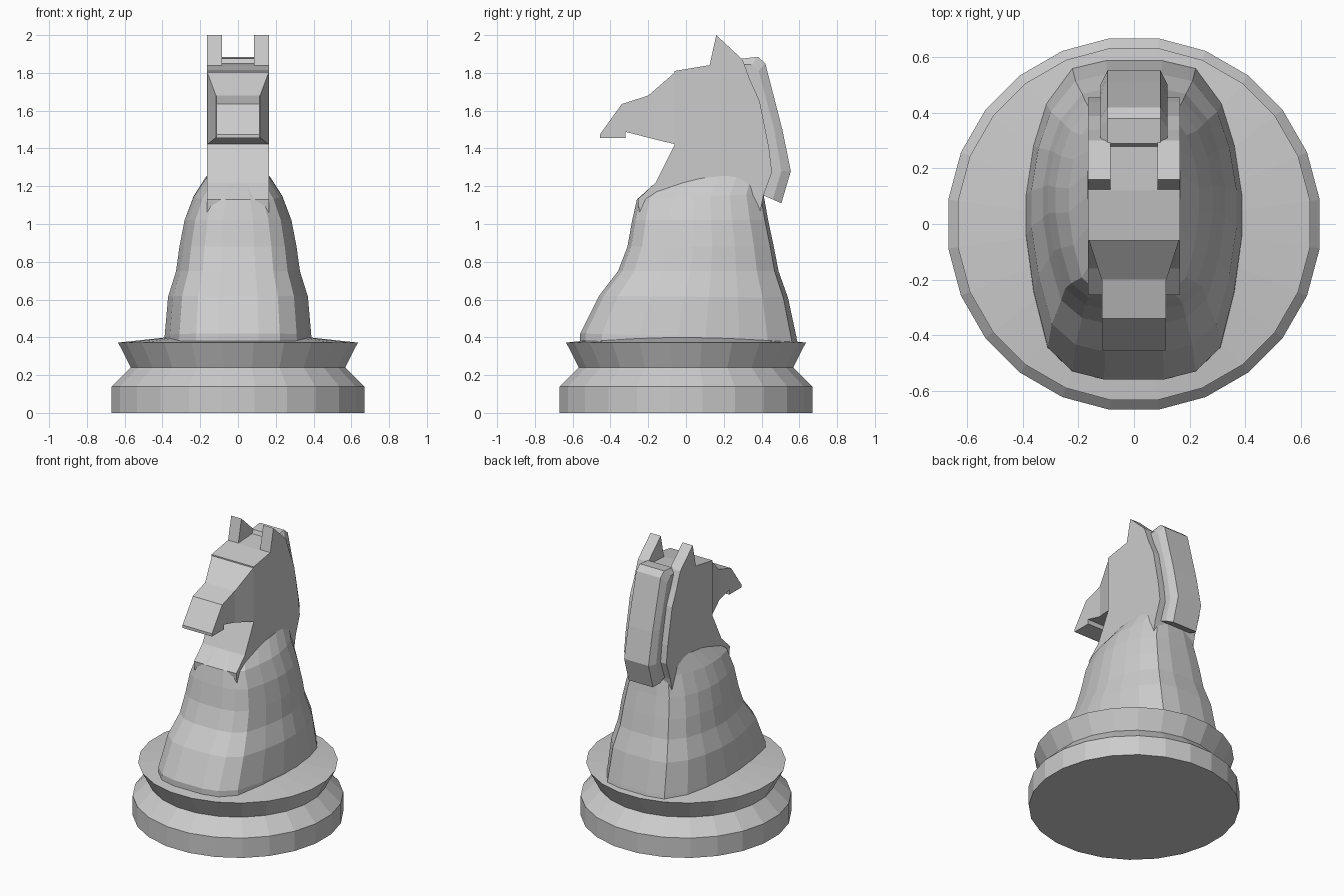
import bpy, bmesh
from math import cos, sin, pi

if "Cube" in bpy.data.objects:
    bpy.data.objects.remove(bpy.data.objects["Cube"])


def loft(name, rings):
    """Skin a list of closed rings (equal point counts) and cap both ends."""
    bm = bmesh.new()
    vs = [[bm.verts.new(p) for p in r] for r in rings]
    n = len(rings[0])
    for a, b in zip(vs, vs[1:]):
        for i in range(n):
            j = (i + 1) % n
            bm.faces.new((a[i], a[j], b[j], b[i]))
    bm.faces.new(vs[0])
    bm.faces.new(vs[-1])
    bmesh.ops.recalc_face_normals(bm, faces=bm.faces)
    me = bpy.data.meshes.new(name)
    bm.to_mesh(me)
    bm.free()
    ob = bpy.data.objects.new(name, me)
    bpy.context.collection.objects.link(ob)
    return ob


def plate(name, pts, w, centre=0):
    """Side profile (y, z[, half width]) extruded across x."""
    def half(p):
        return p[2] if len(p) > 2 else w
    return loft(name, [[(centre + s * half(p), p[0], p[1]) for p in pts] for s in (-1, 1)])


# Turned round base, 24 sides
SIDES = 24
base_profile = [(.675, 0), (.675, .14), (.572, .24), (.64, .372), (.38, .40)]
loft("base", [[(r * cos((i + .5) * 2 * pi / SIDES), r * sin((i + .5) * 2 * pi / SIDES), z)
               for i in range(SIDES)] for r, z in base_profile])

# Flared chest and shoulders: unit half outline (x, y) scaled per level
outline = [(.28, -1), (.57, -.95), (.80, -.80), (.93, -.45), (1, -.1), (1, .16),
           (.93, .47), (.81, .73), (.57, .95), (.26, 1)]
outline += [(-x, y) for x, y in reversed(outline)]
# half width, front y, back y, front z, back z
levels = [(.39, -.56, .59, .38, .37), (.388, -.56, .585, .42, .40),
          (.37, -.46, .54, .62, .61), (.328, -.36, .49, .75, .75),
          (.31, -.31, .465, .88, .88), (.283, -.285, .435, 1.02, 1.02),
          (.235, -.26, .41, 1.13, 1.16), (.168, -.165, .43, 1.215, 1.28)]
rings = []
for w, y0, y1, z0, z1 in levels:
    rings.append([(x * w, y0 + (y + 1) / 2 * (y1 - y0), z0 + (y + 1) / 2 * (z1 - z0))
                  for x, y in outline])
loft("body", rings)

# Neck and skull
plate("neck", [(-.06, 1.42), (-.16, 1.22), (-.255, 1.13), (-.24, 1.0), (.38, 1.0), (.41, 1.15),
               (.455, 1.275), (.44, 1.4), (.39, 1.65), (.30, 1.85), (.12, 1.84), (-.06, 1.81)], .165)

# Cheeks narrowing into the muzzle
plate("cheeks", [(-.05, 1.42, .165), (-.05, 1.81, .165), (-.2, 1.68, .117), (-.2, 1.457, .117)], 0)
plate("muzzle", [(-.2, 1.457), (-.2, 1.68), (-.34, 1.635), (-.455, 1.475), (-.455, 1.455),
                 (-.32, 1.455), (-.32, 1.488)], .115)

# Mane with chamfered back edges, swept from inner to outer points
section = [(-.12, 0), (-.12, .6), (-.095, 1), (.095, 1), (.12, .6), (.12, 0)]
stations = [((.26, 1.80), (.29, 1.875)), ((.30, 1.78), (.38, 1.885)), ((.33, 1.75), (.42, 1.85)),
            ((.40, 1.52), (.51, 1.5)), ((.43, 1.28), (.555, 1.28)), ((.39, 1.16), (.505, 1.11))]
loft("mane", [[(x, a[0] + t * (b[0] - a[0]), a[1] + t * (b[1] - a[1])) for x, t in section]
              for a, b in stations])

# Pair of pointed ears
ear = plate("ears", [(.12, 1.80), (.125, 1.84), (.16, 2.0), (.30, 1.87), (.34, 1.76)], .04, .125)
ear.modifiers.new("mirror", "MIRROR")
